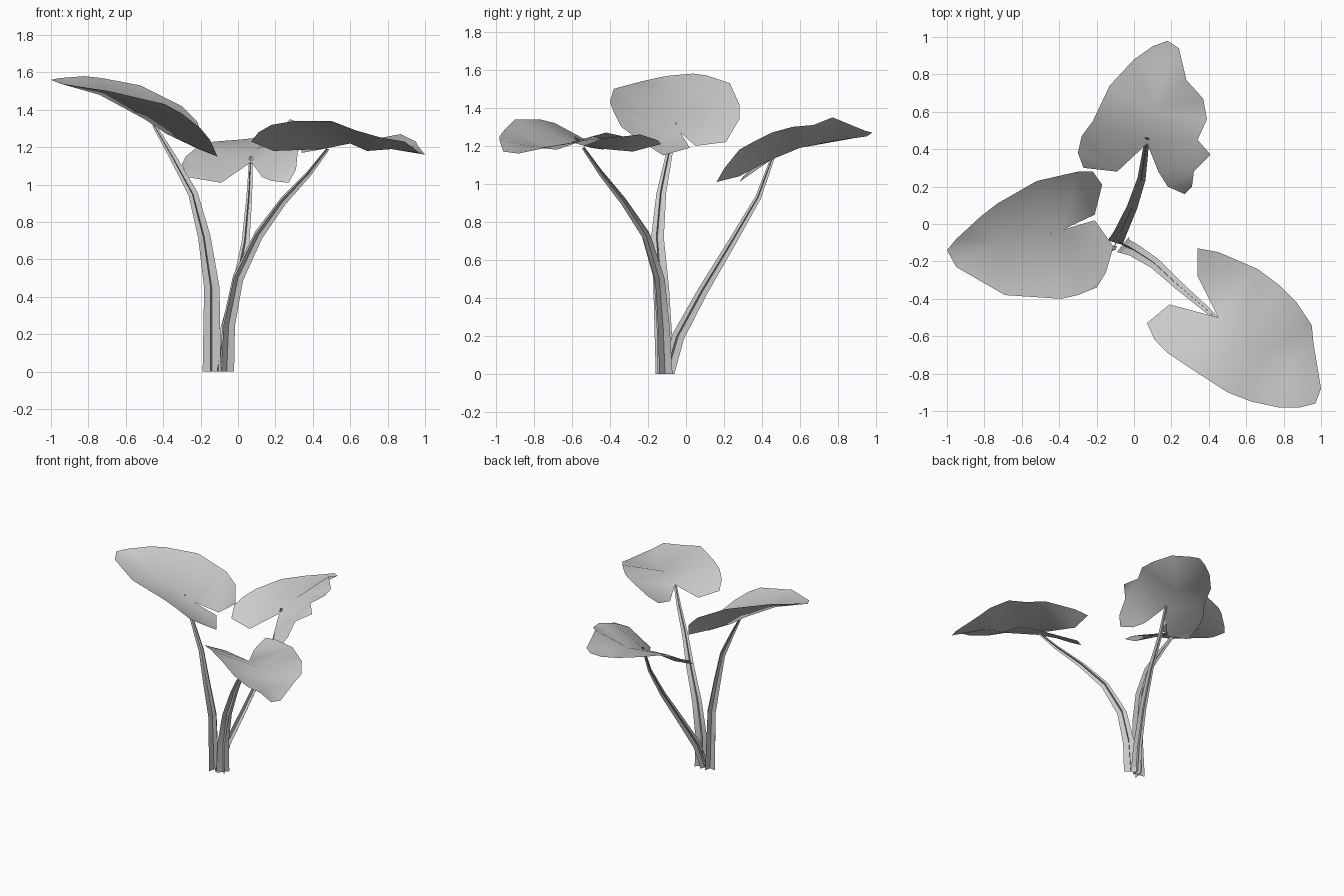
import bpy
import bmesh
from mathutils import Vector
from mathutils.geometry import delaunay_2d_cdt

default_cube = bpy.data.objects.get("Cube")
if default_cube:
    bpy.data.objects.remove(default_cube, do_unlink=True)

# One plain grey for the whole plant
grey = bpy.data.materials.new("plain_grey")
grey.use_nodes = True
shade = (0.6, 0.6, 0.6, 1)
grey.diffuse_color = shade
grey.node_tree.nodes["Principled BSDF"].inputs["Base Color"].default_value = shade


def add_object(name, bm):
    """Turn a bmesh into a smooth shaded object in the scene."""
    for face in bm.faces:
        face.smooth = True
    mesh = bpy.data.meshes.new(name)
    bm.to_mesh(mesh)
    bm.free()
    mesh.materials.append(grey)
    obj = bpy.data.objects.new(name, mesh)
    bpy.context.scene.collection.objects.link(obj)
    return obj


def add_leaf(name, outline, midrib):
    """Fill an outline that starts at the notch, creased along its midrib."""
    points = [Vector(p) for p in outline + midrib]
    count = len(outline)
    notch = points[0]
    tip = max(range(count), key=lambda i: (points[i] - notch).length)
    chain = [0] + list(range(count, len(points))) + [tip]
    edges = [(i, (i + 1) % count) for i in range(count)]
    edges += list(zip(chain, chain[1:]))
    flat, _, faces, sources, _, _ = delaunay_2d_cdt(
        [p.xy for p in points], edges, [], 1, 1e-5)

    bm = bmesh.new()
    verts = []
    for position, source in zip(flat, sources):
        height = points[source[0]].z if source else notch.z
        verts.append(bm.verts.new((position.x, position.y, height)))
    for face in faces:
        bm.faces.new([verts[i] for i in face])
    bm.normal_update()
    for face in bm.faces:
        if face.normal.z < 0:
            face.normal_flip()
    return add_object(name, bm)


def add_stem(name, path, base_width, top_width):
    """Sweep two crossed, tapering ribbons along a path."""
    path = [Vector(p) for p in path]
    run = path[-1] - path[0]
    side = Vector((-run.y, run.x, 0)).normalized()
    last = len(path) - 1

    bm = bmesh.new()
    for crossed in (False, True):
        previous = None
        for i, point in enumerate(path):
            along = path[min(i + 1, last)] - path[max(i - 1, 0)]
            across = side
            if crossed:
                across = side.cross(along).normalized()
                if i == 0:
                    # Keep the foot level with the ground
                    across = Vector((across.x, across.y, 0)).normalized()
            half = (base_width + (top_width - base_width) * i / last) / 2
            pair = [bm.verts.new(point + across * half),
                    bm.verts.new(point - across * half)]
            if previous:
                bm.faces.new((previous[0], previous[1], pair[1], pair[0]))
            previous = pair
    return add_object(name, bm)


# Right leaf, the highest, rising outward
add_leaf(
    "right_leaf",
    [(-.38, -.03, 1.27), (-.21, .05, 1.2), (-.17, .21, 1.22),
     (-.22, .28, 1.34), (-.3, .28, 1.42), (-.52, .23, 1.53),
     (-.73, .11, 1.57), (-.82, .04, 1.58), (-.95, -.08, 1.57),
     (-1, -.14, 1.56), (-.95, -.23, 1.54), (-.69, -.38, 1.5),
     (-.39, -.4, 1.43), (-.3, -.38, 1.38), (-.2, -.34, 1.3),
     (-.15, -.26, 1.24), (-.11, -.12, 1.15), (-.21, .02, 1.19)],
    [(-.5, -.06, 1.35), (-.74, -.1, 1.48)])

# Front left leaf, nearly level with raised edges
add_leaf(
    "front_left_leaf",
    [(.45, -.5, 1.19), (.34, -.28, 1.17), (.34, -.13, 1.21),
     (.45, -.15, 1.23), (.66, -.24, 1.26), (.78, -.33, 1.25),
     (.87, -.42, 1.27), (.95, -.54, 1.23), (.96, -.64, 1.21),
     (1, -.88, 1.16), (.97, -.96, 1.17), (.89, -.98, 1.23),
     (.77, -.98, 1.25), (.63, -.95, 1.29), (.5, -.9, 1.34),
     (.3, -.77, 1.34), (.18, -.69, 1.32), (.11, -.62, 1.28),
     (.07, -.53, 1.23), (.19, -.43, 1.18)],
    [(.6, -.6, 1.22), (.69, -.68, 1.18), (.82, -.77, 1.19)])

# Back leaf, its lobes drooping toward the front
add_leaf(
    "back_leaf",
    [(.07, .43, 1.12), (-.09, .28, 1.01), (-.27, .3, 1.04),
     (-.3, .38, 1.11), (-.28, .47, 1.15), (-.22, .55, 1.2),
     (-.13, .74, 1.23), (0, .88, 1.24), (.1, .95, 1.25),
     (.18, .98, 1.27), (.24, .94, 1.28), (.28, .77, 1.35),
     (.37, .67, 1.31), (.39, .56, 1.3), (.34, .45, 1.27),
     (.41, .37, 1.23), (.32, .28, 1.18), (.31, .2, 1.08),
     (.27, .16, 1.01), (.18, .2, 1.02), (.13, .28, 1.04)],
    [(.1, .6, 1.19), (.16, .8, 1.23)])

# Stems, meeting close together at the ground
add_stem(
    "right_stem",
    [(-.14, -.11, 0), (-.14, -.13, .45), (-.18, -.15, .72),
     (-.24, -.13, .95), (-.35, -.09, 1.15), (-.45, -.05, 1.32)],
    .1, .02)
add_stem(
    "front_left_stem",
    [(-.06, -.11, 0), (-.05, -.12, .25), (0, -.14, .5), (.11, -.21, .73),
     (.24, -.33, .91), (.38, -.45, 1.06), (.48, -.54, 1.19)],
    .1, .02)
add_stem(
    "back_stem",
    [(-.1, -.1, 0), (-.07, -.04, .2), (-.01, .09, .44), (.04, .24, .69),
     (.06, .38, .93), (.07, .46, 1.15)],
    .08, .02)
